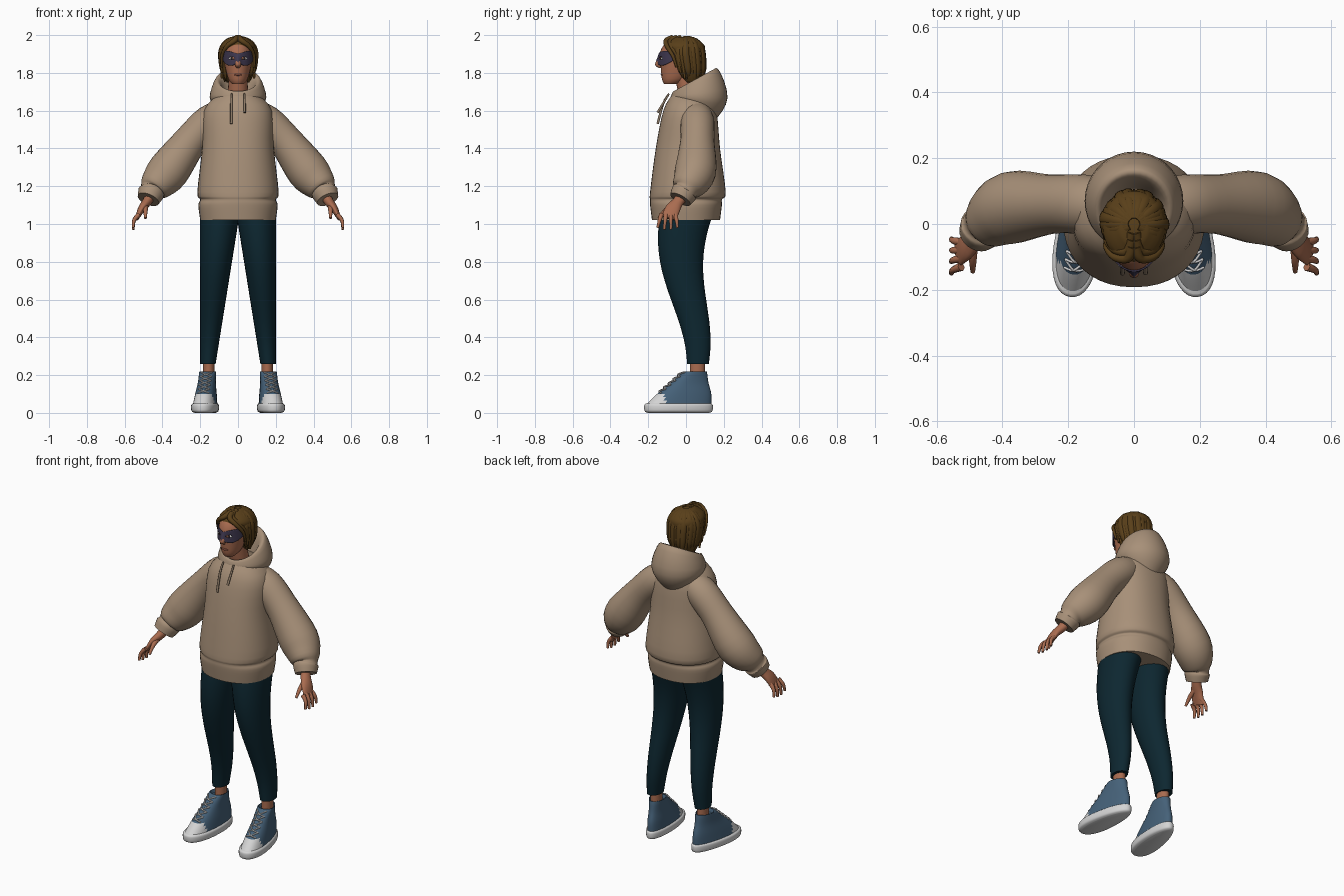
import bpy, bmesh, math, random
from mathutils import Vector, Matrix

random.seed(4)
if "Cube" in bpy.data.objects:
    bpy.data.objects.remove(bpy.data.objects["Cube"], do_unlink=True)


def material(name, *rgb):
    mat = bpy.data.materials.new(name)
    mat.use_nodes = True
    mat.diffuse_color = (*rgb, 1)
    mat.node_tree.nodes["Principled BSDF"].inputs["Base Color"].default_value = (*rgb, 1)
    return mat


TAN = material("tan fleece", .39, .28, .19)
CORD = material("drawstring tan", .26, .19, .13)
NAVY = material("navy cloth", .004, .02, .03)
DENIM = material("blue canvas", .06, .12, .19)
WHITE = material("white rubber", .66, .66, .66)
SKIN = material("skin", .4, .15, .08)
LIP = material("lips", .27, .09, .06)
HAIR = material("brown hair", .1, .05, .01)
MASK = material("purple grey mask", .05, .04, .08)
DARK = material("dark iris", .02, .01, .01)


def finish(name, bm, mats, mirror=False, matrix=None, rule=None):
    """Turn a bmesh into a smooth object, coloured by an optional face rule."""
    bmesh.ops.recalc_face_normals(bm, faces=bm.faces)
    for face in bm.faces:
        face.smooth = True
        if rule:
            face.material_index = rule(face.calc_center_median())
    for edge in bm.edges:
        edge.smooth = edge.calc_face_angle(0) < 1
    if matrix:
        bm.transform(matrix)
    mesh = bpy.data.meshes.new(name)
    bm.to_mesh(mesh)
    bm.free()
    obj = bpy.data.objects.new(name, mesh)
    bpy.context.collection.objects.link(obj)
    for mat in mats:
        mesh.materials.append(mat)
    if mirror:
        obj.modifiers.new("Mirror", 'MIRROR')
    return obj


def spline(stations, steps=4):
    """Smooth curve through stations of any dimension."""
    pts = [Vector(p) for p in stations]
    last = len(pts) - 1
    curve = []
    for i in range(last):
        start, end = pts[i], pts[i + 1]
        leave = (end - pts[max(i - 1, 0)]) / 2
        arrive = (pts[min(i + 2, last)] - start) / 2
        for k in range(steps):
            t = k / steps
            ease = t * t * (3 - 2 * t)
            curve.append(start.lerp(end, ease) + leave * (t * (1 - t) ** 2) - arrive * (t * t * (1 - t)))
    return curve + [pts[last]]


def sweep(name, stations, mats, sides=24, flat=False, power=2, taper=0, ref=(0, 1, 0), **options):
    """Loft ellipses (x, y, z, across, along) square to the path, or level with a tilt if flat."""
    path = spline(stations)
    bm = bmesh.new()
    rings = []
    for i, station in enumerate(path):
        centre = Vector(station[:3])
        if flat:
            across, along = Vector((1, 0, 0)), Vector((0, 1, station[5]))
        else:
            before, after = path[max(i - 1, 0)], path[min(i + 1, len(path) - 1)]
            tangent = (after - before).to_3d() if len(after) == 3 else Vector((after - before)[:3])
            tangent.normalize()
            along = Vector(ref)
            along = (along - tangent * along.dot(tangent)).normalized()
            across = along.cross(tangent)
        ring = []
        for k in range(sides):
            angle = math.tau * k / sides
            u, v = (math.copysign(abs(w) ** (2 / power), w) for w in (math.cos(angle), math.sin(angle)))
            ring.append(bm.verts.new(centre + across * (u * station[3] * (1 - taper * v))
                                     + along * (v * station[4])))
        rings.append(ring)
    for low, high in zip(rings, rings[1:]):
        for k in range(sides):
            bm.faces.new((low[k], low[k - 1], high[k - 1], high[k]))
    bm.faces.new(rings[0])
    bm.faces.new(rings[-1])
    return finish(name, bm, mats, **options)


def level(name, rings, mats, x=0, **options):
    """Loft level rings (y, z, half width, half depth) stacked at one x."""
    return sweep(name, [(x, *ring, 0) for ring in rings], mats, flat=True, **options)


def tube(name, points, mat, start, end, sides=10, **options):
    """Round tube whose radius runs evenly from start to end."""
    last = len(points) - 1
    radii = [start + (end - start) * i / last for i in range(last + 1)]
    return sweep(name, [(*p, r, r) for p, r in zip(points, radii)], [mat], sides=sides, **options)


def ellipsoid(name, place, size, mat, **options):
    bm = bmesh.new()
    shape = Matrix.Translation(place) @ Matrix.Diagonal((*size, 1))
    bmesh.ops.create_uvsphere(bm, u_segments=16, v_segments=10, radius=1, matrix=shape)
    return finish(name, bm, [mat], **options)


# Hoodie body with a waistband, lying hood and full sleeves with cuffs
level("hoodie_body", [(0, 1.02, .2, .18), (0, 1.1, .21, .19), (0, 1.13, .2, .19), (.01, 1.17, .215, .2),
                      (.01, 1.4, .19, .17), (.02, 1.6, .18, .14), (.02, 1.69, .1, .09)],
      [TAN], sides=40, power=2.2)
hood_rings = [(.05, 1.6, .11, -.4), (.07, 1.67, .15, 0), (.05, 1.76, .12, .5), (.04, 1.74, .09, .5),
              (.03, 1.65, .07, 0)]
sweep("hood", [(0, y, z, r, r, tilt) for y, z, r, tilt in hood_rings], [TAN], sides=36, flat=True)
sleeve = [(.07, .05, 1.58, .08), (.15, .06, 1.54, .09), (.25, .06, 1.44, .09), (.37, .05, 1.28, .11),
          (.44, .01, 1.2, .085), (.455, 0, 1.18, .063), (.46, -.01, 1.165, .07), (.475, -.03, 1.13, .06)]
sweep("sleeve", [(*s, s[-1]) for s in sleeve], [TAN], mirror=True)
for side, end in ((-1, 1.53), (1, 1.59)):
    x = side * .035
    tube("drawstring", [(x, -.09, 1.69), (x, -.12, 1.64), (x, -.15, end)], CORD, .005, .007)

# Hands with four fingers and a thumb
sweep("palm", [(.46, -.01, 1.16, .03, .035), (.48, -.04, 1.12, .025, .03), (.51, -.07, 1.08, .02, .04),
               (.535, -.09, 1.03, .01, .04)], [SKIN], mirror=True)
for i, finger in enumerate(("index", "middle", "ring", "little")):
    y = -.13 + .025 * i
    reach = .01 * (i - 2)
    tip = .965 + .01 * abs(i - 1.5)
    tube(finger + "_finger", [(.525, y, 1.05), (.55, y + reach / 2, 1.02), (.555, y + reach, tip)],
         SKIN, .013, .007, mirror=True)
tube("thumb", [(.49, -.06, 1.1), (.49, -.11, 1.07), (.49, -.145, 1.03)], SKIN, .017, .007,
     ref=(1, 0, 0), mirror=True)

# Trousers narrow evenly to the cuff while the knee bows forward
leg = []
for i in range(9):
    z = .26 + .1 * i
    bow = .02 + .045 * math.cos(math.pi * (z - .3) / .55)
    leg.append((.18 - .08 * z, bow, z, .02 + .08 * z, .03 + .105 * z, 0))
sweep("trouser_leg", leg, [NAVY], flat=True, mirror=True)
level("ankle", [(.06, z, .03, .04) for z in (.14, .3)], [SKIN], x=.155, mirror=True)

# High-top shoes with white toe caps, turned slightly out
turn = Matrix.Translation((.165, 0, 0)) @ Matrix.Rotation(.13, 4, 'Z')
shoe = dict(sides=40, power=2.2, taper=.18, matrix=turn, mirror=True)
level("shoe_sole", [(-.04, z, .06 + grow, .175 + grow)
                    for z, grow in ((0, -.01), (.01, .006), (.04, .008), (.05, 0))], [WHITE], **shoe)
level("shoe_upper", [(-.04, .04, .06, .175), (-.01, .1, .053, .145), (.02, .16, .045, .1),
                     (.05, .22, .043, .06), (.05, .2, .035, .045)], [DENIM, WHITE],
      rule=lambda c: int(c.z < .1 and c.y < -.115), **shoe)
rise = Vector((0, .025, .022))
for row in range(5):
    middle = Vector((0, -.142, .116)) + rise * row
    for side in (-1, 1):
        hook = Vector((side * .03, .018, 0))
        mirrored = Vector((-hook.x, hook.y, 0))
        tube("shoe_lace", [middle + hook - rise / 2, middle, middle + mirrored + rise / 2],
             WHITE, .004, .004, sides=8, matrix=turn, mirror=True)

# Neck, head and facial features
tube("neck", [(0, .03, 1.62), (0, .01, 1.7), (0, -.01, 1.8)], SKIN, .055, .05, sides=24)
level("head", [(-.08, 1.74, .03, .035), (-.06, 1.77, .052, .068), (-.035, 1.85, .072, .1),
               (-.03, 1.9, .076, .11), (-.02, 1.95, .068, .095), (-.015, 1.98, .04, .05)],
      [SKIN], sides=32)
level("nose", [(-.13, 1.89, .008, .01), (-.15, 1.845, .015, .014), (-.135, 1.825, .008, .007)], [SKIN])
ellipsoid("lips", (0, -.127, 1.79), (.022, .007, .006), LIP)
ellipsoid("eye", (.034, -.125, 1.877), (.015, .008, .009), WHITE, mirror=True)
ellipsoid("iris", (.034, -.131, 1.877), (.006, .004, .007), DARK, mirror=True)

# Eye mask wrapped around the face, bulging over the nose, with eye holes
bm = bmesh.new()
columns, rows = 48, 14
grid = []
for i in range(columns + 1):
    u = 2 * i / columns - 1
    top = 1.9 + .016 * math.sin(abs(u) * 2.4)
    low = 1.85 - .015 * math.sin(abs(u) * math.pi) + .02 * u * u
    x = .084 * math.sin(1.3 * u)
    bridge = .018 * math.exp(-(x / .014) ** 2)
    line = []
    for j in range(rows + 1):
        v = j / rows
        y = -.03 - .115 * math.cos(1.3 * u) - bridge * (1 - v)
        line.append(bm.verts.new((x, y, low + (top - low) * v)))
    grid.append(line)
for left, right in zip(grid, grid[1:]):
    for j in range(rows):
        corners = (left[j], right[j], right[j + 1], left[j + 1])
        centre = sum((corner.co for corner in corners), Vector()) / 4
        if math.hypot((abs(centre.x) - .034) / .015, (centre.z - 1.877) / .009) > 1:
            bm.faces.new(corners)
bmesh.ops.delete(bm, geom=[vert for vert in bm.verts if not vert.link_faces], context='VERTS')
mask = finish("eye_mask", bm, [MASK])
mask.modifiers.new("Thickness", 'SOLIDIFY').thickness = .005

# Hair: a cap under overlapping locks that fall from the crown
level("hair_cap", [(.03, 1.75, .06, .045), (.02, 1.8, .085, .07), (0, 1.9, .095, .1),
                   (-.01, 1.95, .09, .105), (-.01, 1.99, .04, .05)], [HAIR], sides=32)
for i in range(19):
    around = math.radians(13 * (i - 9))
    outward = Vector((math.sin(around), math.cos(around), 0))
    dome = [math.radians(angle) for angle in (10, 35, 60, 90)]
    fall = [(.094 * math.sin(a), 1.9 + .09 * math.cos(a), .01 + .009 * math.sin(a)) for a in dome]
    fall += [(.086, 1.82, .017), (.07, 1.76 + random.uniform(-.01, .02), .005)]
    jitter = random.uniform(.96, 1.04)
    lock = []
    for radius, z, width in fall:
        spot = outward * radius * jitter
        lock.append((spot.x, spot.y + max(0, 1.9 - z) * .14, z, width * .6, width))
    sweep("hair_lock", lock, [HAIR], sides=10, ref=(outward.y, -outward.x, 0))

# Curtain fringe swept back from the centre parting
for i in range(3):
    back = .022 * i
    tube("fringe_lock", [(.005, back - .07, 1.985), (.02, back - .105, 1.97), (.06, back - .1, 1.94),
                         (.085, back - .07, 1.89), (.085, back - .05, 1.83 - .03 * i)],
         HAIR, .017, .006, mirror=True)
